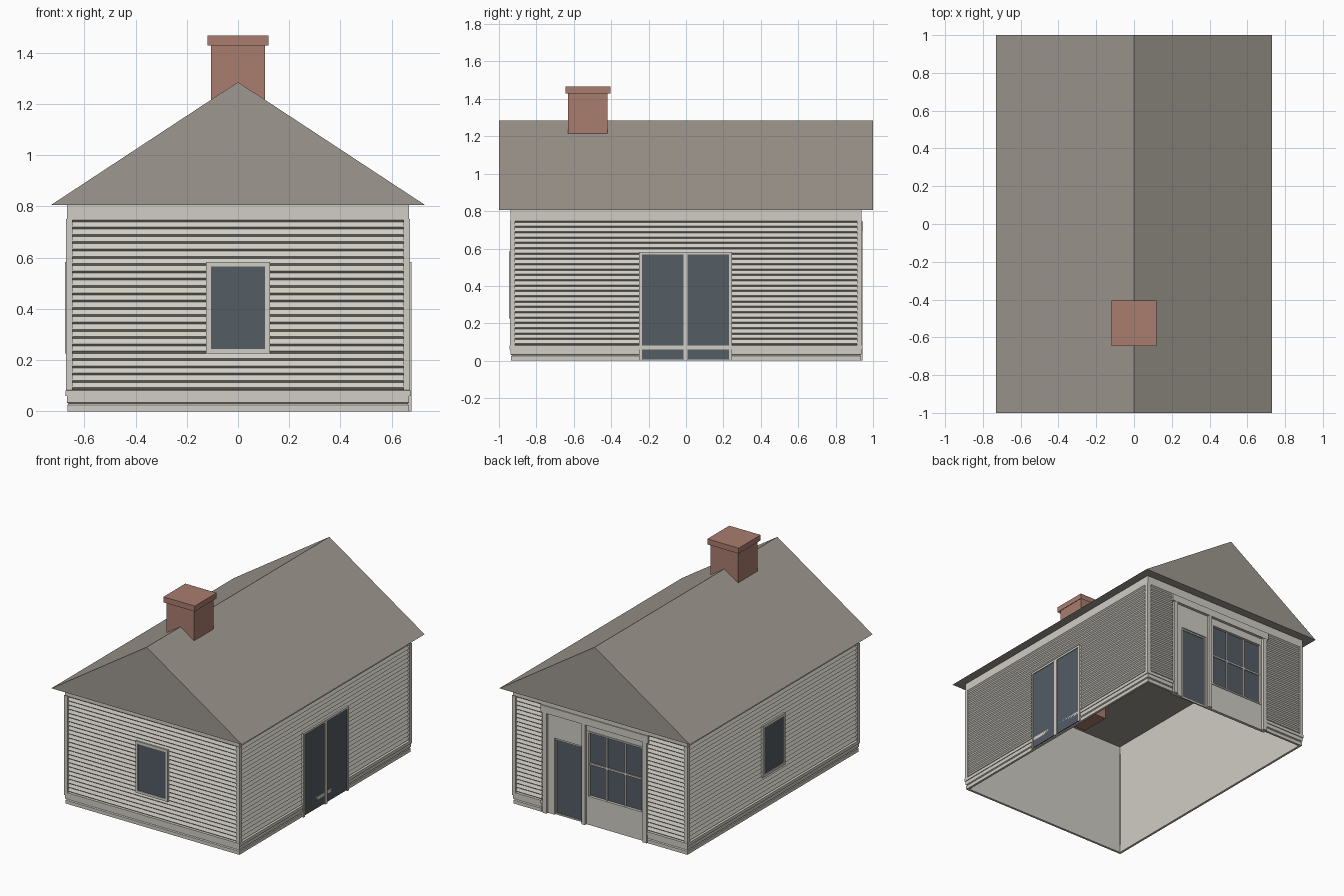
import bpy, bmesh

if "Cube" in bpy.data.objects:
    bpy.data.objects.remove(bpy.data.objects["Cube"], do_unlink=True)


def material(name, rgb):
    mat = bpy.data.materials.new(name)
    mat.use_nodes = True
    linear = [((c / 255 + 0.055) / 1.055) ** 2.4 for c in rgb] + [1]
    mat.diffuse_color = linear
    mat.node_tree.nodes["Principled BSDF"].inputs["Base Color"].default_value = linear
    return mat


PAINT = material("pale_paint", (208, 205, 196))
ROOF = material("grey_shingle", (158, 151, 143))
GLASS = material("dark_glass", (84, 92, 100))
BRICK = material("red_brick", (170, 125, 110))

X, Y, EAVE = 0.67, 0.94, 0.805   # wall half sizes and eave height


def add_object(name, bm, mat, fix=True):
    if fix:
        bmesh.ops.recalc_face_normals(bm, faces=bm.faces)
    mesh = bpy.data.meshes.new(name)
    bm.to_mesh(mesh)
    bm.free()
    mesh.materials.append(mat)
    obj = bpy.data.objects.new(name, mesh)
    bpy.context.collection.objects.link(obj)
    return obj


def box(name, xs, ys, zs, mat, open_bottom=False):
    bm = bmesh.new()
    bmesh.ops.create_cube(bm, size=1)
    for v in bm.verts:
        v.co = [sum(r) / 2 + c * abs(r[1] - r[0]) for r, c in zip((xs, ys, zs), v.co)]
    if open_bottom:
        bm.normal_update()
        bmesh.ops.delete(bm, geom=[f for f in bm.faces if f.normal.z < -0.5], context="FACES")
    return add_object(name, bm, mat)


def on_wall(name, side, us, ds, zs, mat=PAINT):
    """Box on a wall: us runs along it, ds is the distance from the centre."""
    if side in ("front", "right"):
        ds = [-d for d in ds]
    if side in ("front", "back"):
        return box(name, us, ds, zs, mat)
    return box(name, ds, us, zs, mat)


def frame(name, side, us, ds, zs, w, sill=True):
    (a, b), (lo, hi) = us, zs
    on_wall(name + "_jamb_a", side, (a, a + w), ds, zs)
    on_wall(name + "_jamb_b", side, (b - w, b), ds, zs)
    on_wall(name + "_head", side, (a + w, b - w), ds, (hi - w, hi))
    if sill:
        on_wall(name + "_sill", side, (a + w, b - w), ds, (lo, lo + w))


# Clapboard walls: one profile (inset, height) swept round the plan,
# left open at the shopfront on the back
profile = [(0.02, EAVE), (0.02, 0), (0.004, 0), (0.004, 0.024), (0.009, 0.03),
           (0.002, 0.034), (0.002, 0.06), (-0.003, 0.06), (-0.003, 0.082)]
PITCH = 0.0285
for i in range(24):
    z = 0.092 + i * PITCH
    profile += [(0.012, z - 0.008), (0.002, z)]
profile += [(0.002, EAVE)]

bm = bmesh.new()
SHOP = (-0.36, 0.45)
rows = []
for inset, z in profile:
    x, y = X - inset, Y - inset
    plan = [(SHOP[1], y), (x, y), (x, -y), (-x, -y), (-x, y), (SHOP[0], y)]
    rows.append([bm.verts.new((px, py, z)) for px, py in plan])
for low, high in zip(rows, rows[1:]):
    for k in range(5):
        bm.faces.new((low[k + 1], low[k], high[k], high[k + 1]))
add_object("clapboard_walls", bm, PAINT, fix=False)

# Corner boards
for sx in (-1, 1):
    for sy in (-1, 1):
        box("corner_board", (sx * 0.645, sx * 0.672), (sy * 0.915, sy * 0.942),
            (0.06, 0.75), PAINT)

# Small windows on the front and the right wall
for side, plane in (("front", Y), ("right", X)):
    frame(side + "_window", side, (-0.124, 0.124), (plane - 0.01, plane + 0.006),
          (0.225, 0.583), 0.018)
    on_wall(side + "_window_glass", side, (-0.106, 0.106), (plane - 0.004, plane + 0.002),
            (0.243, 0.565), GLASS)

# Double door on the left wall
frame("double_door", "left", (-0.25, 0.245), (X - 0.01, X + 0.008), (0, 0.582), 0.015, False)
on_wall("double_door_mullion", "left", (-0.014, 0.009), (X - 0.01, X + 0.008), (0, 0.567))
for a, b in ((-0.235, -0.014), (0.009, 0.23)):
    on_wall("double_door_glass", "left", (a, b), (X - 0.004, X + 0.003), (0.006, 0.567), GLASS)

# Shopfront: recessed panels, door, display window
PANEL = (0.905, 0.925)
DOOR = (0.155, 0.36)
WINDOW = (-0.32, 0.105)
on_wall("shop_fascia", "back", SHOP, PANEL, (0.65, EAVE))
on_wall("shop_frieze", "back", SHOP, (0.92, 0.938), (0.745, EAVE))
on_wall("shop_door_transom", "back", DOOR, PANEL, (0.53, 0.65))
on_wall("shop_stall_riser", "back", WINDOW, PANEL, (0, 0.19))
for a, b in ((SHOP[0], WINDOW[0]), (WINDOW[1], DOOR[0]), (DOOR[1], SHOP[1])):
    on_wall("shop_post", "back", (a, b), PANEL, (0, 0.65))
on_wall("shop_door_glass", "back", DOOR, (0.906, 0.91), (0, 0.53), GLASS)
frame("shop_door", "back", DOOR, (0.907, 0.916), (0, 0.53), 0.01)
on_wall("shop_window_glass", "back", WINDOW, (0.906, 0.911), (0.19, 0.65), GLASS)
frame("shop_window", "back", WINDOW, (0.907, 0.93), (0.19, 0.65), 0.01)

# Glazing bars
third = (WINDOW[1] - WINDOW[0]) / 3
for k in (1, 2):
    u = WINDOW[0] + k * third
    on_wall("glazing_bar", "back", (u - 0.005, u + 0.005), (0.907, 0.918), (0.19, 0.65))
on_wall("glazing_rail", "back", WINDOW, (0.907, 0.918), (0.415, 0.427))

# Pilasters and header
for a, b in ((0.41, 0.44), (0.115, 0.142), (-0.358, -0.328)):
    on_wall("shop_pilaster", "back", (a, b), (0.92, 0.943), (0, 0.695))
on_wall("shop_header", "back", (-0.37, 0.455), (0.92, 0.945), (0.695, 0.745))

# Gable roof: triangular section pulled along the length
bm = bmesh.new()
tri = bm.faces.new([bm.verts.new((x, -1, z))
                    for x, z in ((-0.73, EAVE), (0.73, EAVE), (0, 1.285))])
pulled = bmesh.ops.extrude_face_region(bm, geom=[tri], use_keep_orig=True)
for item in pulled["geom"]:
    if isinstance(item, bmesh.types.BMVert):
        item.co.y = 1
add_object("gable_roof", bm, ROOF)

# Chimney
box("chimney_stack", (-0.105, 0.105), (-0.63, -0.42), (0.6, 1.44), BRICK)
box("chimney_cap", (-0.12, 0.12), (-0.645, -0.405), (1.428, 1.466), BRICK, True)
